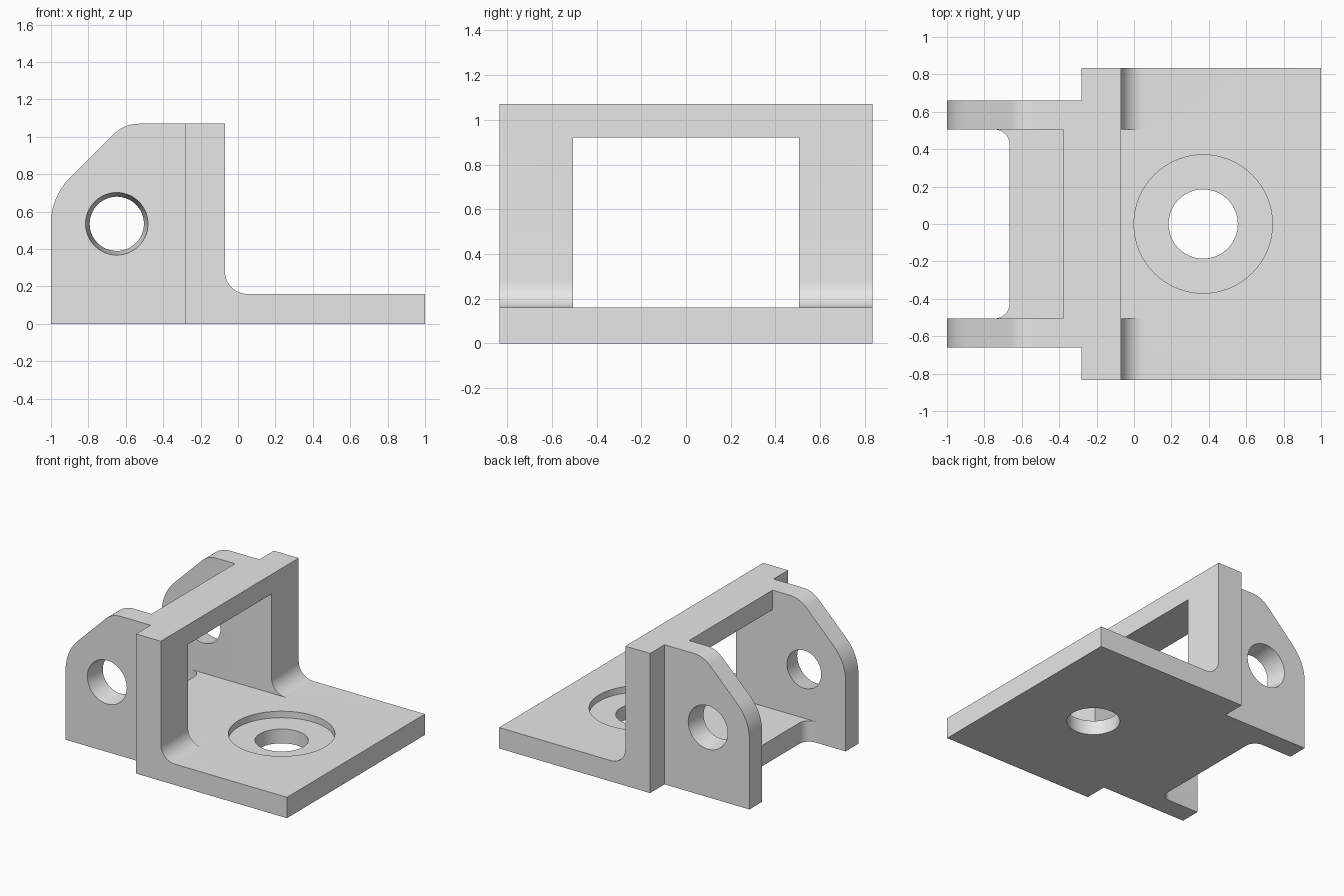
import bpy
import bmesh
from math import cos, sin, radians
from mathutils import Matrix

cube = bpy.data.objects.get("Cube")
if cube:
    bpy.data.objects.remove(cube, do_unlink=True)

grey = bpy.data.materials.new("light_grey")
grey.use_nodes = True
grey.diffuse_color = (0.8, 0.8, 0.8, 1)
grey.node_tree.nodes["Principled BSDF"].inputs["Base Color"].default_value = (0.8, 0.8, 0.8, 1)

# Main sizes
PLATE, TOP = 0.16, 1.07
HALF, INNER, OUTER = 0.835, 0.505, 0.66
WALL_BACK, WALL_FRONT = -0.28, -0.07


def finish(name, bm):
    bmesh.ops.recalc_face_normals(bm, faces=bm.faces)
    mesh = bpy.data.meshes.new(name)
    bm.to_mesh(mesh)
    bm.free()
    mesh.materials.append(grey)
    obj = bpy.data.objects.new(name, mesh)
    bpy.context.collection.objects.link(obj)
    return obj


def arc(cx, cy, r, start, end, steps=12):
    angles = [radians(start + (end - start) * i / steps) for i in range(steps + 1)]
    return [(cx + r * cos(a), cy + r * sin(a)) for a in angles]


def prism(name, profile, low, high, axis):
    """Extrude an XZ profile along y, or an XY profile along z."""
    place = (lambda u, v, d: (u, d, v)) if axis == "y" else (lambda u, v, d: (u, v, d))
    bm = bmesh.new()
    face = bm.faces.new([bm.verts.new(place(u, v, low)) for u, v in profile])
    new = bmesh.ops.extrude_face_region(bm, geom=[face])["geom"]
    verts = [g for g in new if isinstance(g, bmesh.types.BMVert)]
    bmesh.ops.translate(bm, verts=verts, vec=place(0, 0, high - low))
    return finish(name, bm)


def box(name, x0, x1, half_y, z0, z1):
    return prism(name, [(x0, z0), (x1, z0), (x1, z1), (x0, z1)], -half_y, half_y, "y")


def cone(name, r_low, r_high, depth, matrix):
    bm = bmesh.new()
    bmesh.ops.create_cone(bm, cap_ends=True, segments=64, radius1=r_low,
                          radius2=r_high, depth=depth, matrix=matrix)
    return finish(name, bm)


def combine(body, other, operation):
    mod = body.modifiers.new(other.name, "BOOLEAN")
    mod.operation, mod.object, mod.solver = operation, other, "EXACT"
    bpy.context.view_layer.objects.active = body
    bpy.ops.object.modifier_apply(modifier=mod.name)
    bpy.data.objects.remove(other, do_unlink=True)


# Base plate and upright wall with a rounded inside corner
bracket = prism("bracket", [(WALL_BACK, 0), (1, 0), (1, PLATE)]
                + arc(0.05, PLATE + 0.12, 0.12, 270, 180)
                + [(WALL_FRONT, TOP), (WALL_BACK, TOP)], -HALF, HALF, "y")

# Rear web of the plate, with filleted corners against the cheeks
r, back = 0.08, -0.665
web = prism("rear_web", [(-0.2, -0.58), (back - r, -0.58)]
            + arc(back - r, -INNER + r, r, 270, 360)
            + arc(back - r, INNER - r, r, 0, 90)
            + [(back - r, 0.58), (-0.2, 0.58)], 0, PLATE, "z")
combine(bracket, web, "UNION")

# Hinge cheeks with a chamfered, rounded rear corner
hinge_x, hinge_z = -0.648, 0.535
cheek_profile = ([(-0.15, 0), (-1, 0)]
                 + arc(hinge_x, hinge_z, 0.352, 180, 135)
                 + arc(-0.53, TOP - 0.19, 0.19, 135, 90) + [(-0.15, TOP)])
for name, side in (("left_cheek", 1), ("right_cheek", -1)):
    low, high = sorted((side * INNER, side * OUTER))
    combine(bracket, prism(name, cheek_profile, low, high, "y"), "UNION")

# Bridge across the top, and the window below it
combine(bracket, box("bridge", -0.38, -0.15, 0.58, 0.92, TOP), "UNION")
combine(bracket, box("window_cutter", -1.2, 0.06, INNER, PLATE, 0.92), "DIFFERENCE")

# Tapered hinge holes, wider on the outside
for side in (1, -1):
    place = (Matrix.Translation((hinge_x, side * (INNER + OUTER) / 2, hinge_z))
             @ Matrix.Rotation(radians(-90 * side), 4, "X"))
    thick = OUTER - INNER
    slope = 0.022 / thick
    extra = 0.02
    combine(bracket, cone("hinge_hole_cutter", 0.145 - slope * extra, 0.167 + slope * extra,
                          thick + 2 * extra, place), "DIFFERENCE")

# Through hole and shallow counterbore in the plate
for radius, low in ((0.185, -0.1), (0.37, PLATE - 0.05)):
    high = 0.3
    place = Matrix.Translation((0.37, 0, (low + high) / 2))
    combine(bracket, cone("plate_hole_cutter", radius, radius, high - low, place), "DIFFERENCE")

# Smooth the rounded surfaces, keep the corners sharp
bpy.ops.object.select_all(action="DESELECT")
bracket.select_set(True)
bpy.context.view_layer.objects.active = bracket
bpy.ops.object.shade_smooth_by_angle(angle=radians(30))
